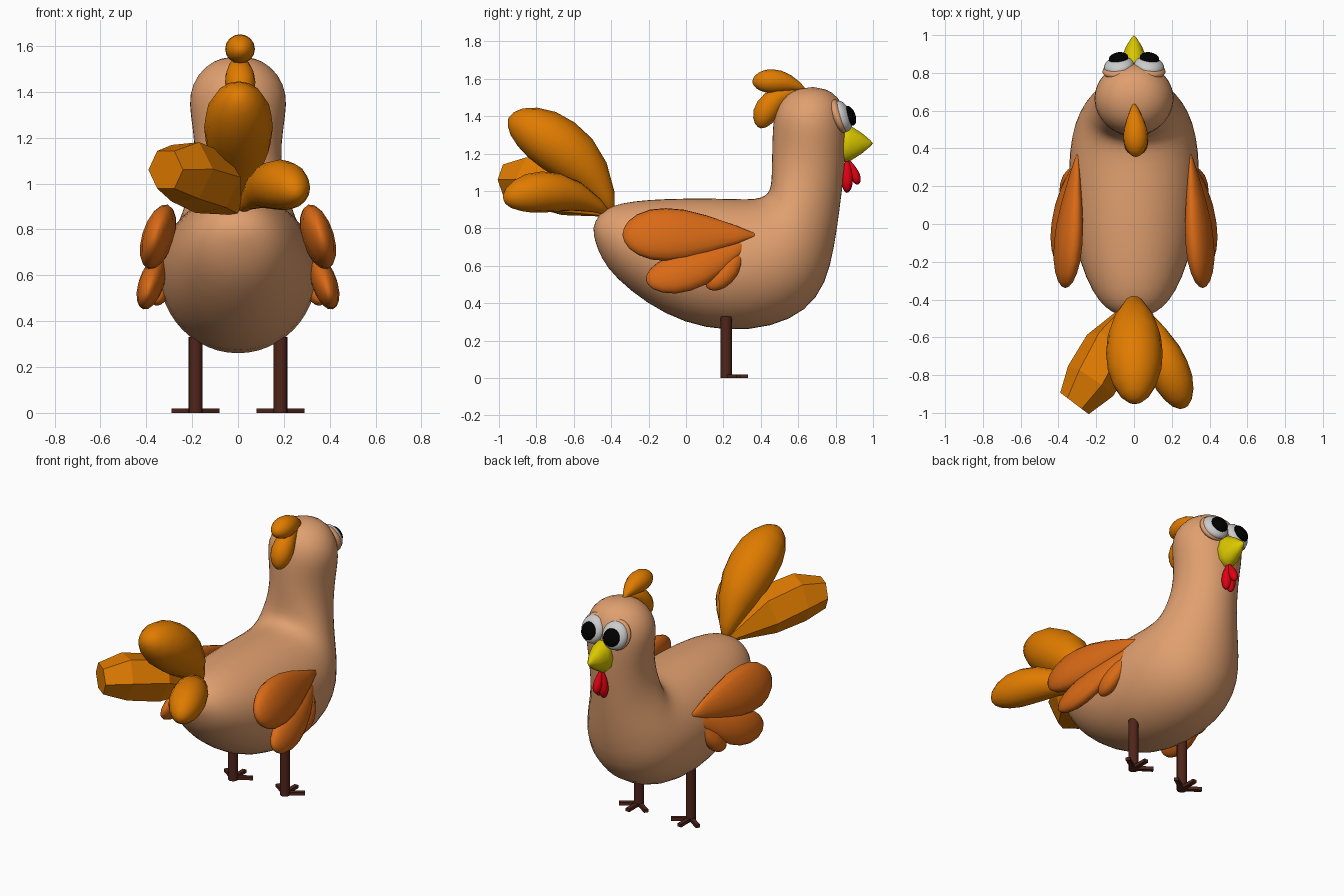
import bpy, bmesh
from math import sin, cos, pi, radians
from mathutils import Vector as V

if "Cube" in bpy.data.objects:
    bpy.data.objects.remove(bpy.data.objects["Cube"])


def material(name, rgb):
    m = bpy.data.materials.new(name)
    m.diffuse_color = (*rgb, 1)
    m.use_nodes = True
    m.node_tree.nodes["Principled BSDF"].inputs["Base Color"].default_value = m.diffuse_color
    return m


SKIN = material("tan", (0.75, 0.35, 0.16))
TAIL = material("orange", (0.75, 0.2, 0.0))
WING = material("rust", (0.7, 0.145, 0.008))
LEG = material("brown", (0.08, 0.018, 0.01))
YELLOW = material("yellow", (0.7, 0.57, 0.0))
RED = material("red", (0.75, 0.0, 0.006))
WHITE = material("white", (0.8, 0.8, 0.8))
BLACK = material("black", (0.0, 0.0, 0.0))


def loft(name, rings, start, end, mat, n=16, smooth=True, subsurf=0):
    """Skin elliptical rings (centre, u, v) and close both ends on a point."""
    bm = bmesh.new()
    loops = [[bm.verts.new(c + u * cos(2 * pi * i / n) + v * sin(2 * pi * i / n))
              for i in range(n)] for c, u, v in rings]
    for a, b in zip(loops, loops[1:]):
        for i in range(n):
            j = (i + 1) % n
            bm.faces.new((a[i], a[j], b[j], b[i]))
    for loop, p in ((loops[0], start), (loops[-1], end)):
        tip = bm.verts.new(p)
        for i in range(n):
            bm.faces.new((loop[i], loop[(i + 1) % n], tip))
    bmesh.ops.recalc_face_normals(bm, faces=bm.faces)
    for f in bm.faces:
        f.smooth = smooth
    me = bpy.data.meshes.new(name)
    bm.to_mesh(me)
    bm.free()
    me.materials.append(mat)
    ob = bpy.data.objects.new(name, me)
    bpy.context.collection.objects.link(ob)
    if subsurf:
        mod = ob.modifiers.new("smooth", 'SUBSURF')
        mod.levels = mod.render_levels = subsurf
    return ob


TEARDROP = [(0.01, .08), (.15, .37), (.35, .72), (.52, .94), (.66, 1), (.78, .95),
            (.88, .77), (.95, .52), (.985, .27)]


def feather(name, base, ctrl, tip, wide, w, d, mat, profile=TEARDROP, n=16, smooth=True):
    """Teardrop along a bent axis; 'wide' is the direction of half-width w."""
    p0, p1, p2 = V(base), V(ctrl), V(tip)
    rings = []
    for t, r in profile:
        c = p0 * (1 - t) ** 2 + p1 * 2 * t * (1 - t) + p2 * t * t
        tan = (p1 - p0) * (1 - t) + (p2 - p1) * t
        v = tan.cross(V(wide)).normalized()
        u = v.cross(tan).normalized()
        rings.append((c, u * w * r, v * d * r))
    return loft(name, rings, p0, p2, mat, n, smooth)


def ball(name, loc, scale, rot, mat):
    bpy.ops.mesh.primitive_uv_sphere_add(segments=24, ring_count=14, location=loc, rotation=rot)
    ob = bpy.context.object
    ob.name, ob.scale = name, scale
    ob.data.materials.append(mat)
    bpy.ops.object.shade_smooth()


# Body, neck and head: (back y, z, belly y, z, half width)
sections = [(-.475, .86, -.49, .74, .085), (-.432, .905, -.455, .64, .155),
            (-.35, .938, -.38, .535, .22), (-.2, .957, -.21, .395, .29),
            (0, .964, -.01, .29, .334), (.2, .963, .22, .245, .35), (.33, .957, .46, .268, .345),
            (.41, .965, .645, .355, .317), (.45, 1.0, .75, .50, .275), (.457, 1.07, .795, .7, .232),
            (.458, 1.15, .823, .9, .194), (.46, 1.25, .848, 1.1, .188),
            (.463, 1.35, .858, 1.25, .21), (.473, 1.42, .86, 1.36, .215),
            (.505, 1.49, .845, 1.46, .18), (.57, 1.54, .785, 1.535, .11)]
rings = [(V((0, (a + c) / 2, (b + d) / 2)), V((w, 0, 0)), V((0, (a - c) / 2, (b - d) / 2)))
         for a, b, c, d, w in sections]
loft("body", rings, V((0, -.497, .805)), V((0, .68, 1.56)), SKIN, 24, True, 1)

# Tail: middle and right feathers smooth, left feather faceted
feather("tail_middle", (0, -.39, .87), (0, -.5, 1.2), (.005, -.95, 1.39), (1, 0, 0), .15, .15, TAIL)
feather("tail_right", (0, -.40, .87), (.15, -.66, 1.07), (.265, -.975, .95), (1, 0, 0), .108, .11, TAIL)
tail = feather("tail_left", (0, -.40, .87), (-.11, -.68, 1.06), (-.315, -.95, 1.06), (1, 0, 0), .155, .155, TAIL,
               [(.02, .12), (.45, .95), (.78, .93), (1, .61)], 6, False)

# Crest feathers
feather("crest_top", (0, .64, 1.54), (.01, .52, 1.605), (.01, .355, 1.58), (1, 0, 0), .065, .064, TAIL)
feather("crest_back", (0, .62, 1.54), (.01, .43, 1.52), (.012, .40, 1.335), (1, 0, 0), .066, .068, TAIL)

for side, s in (("right", 1), ("left", -1)):
    # Wing feathers
    tilt = (.3 * s, 0, -1)
    feather("wing_upper_" + side, (.30 * s, .37, .765), (.345 * s, 0, .77), (.365 * s, -.34, .765),
            tilt, .147, .067, WING)
    feather("wing_middle_" + side, (.30 * s, .34, .74), (.38 * s, .1, .56), (.395 * s, -.215, .525),
            tilt, .108, .055, WING)
    feather("wing_lower_" + side, (.29 * s, .31, .72), (.345 * s, .25, .58), (.35 * s, .11, .485),
            tilt, .066, .05, WING)

    # Eyes
    tip = (radians(20), 0, radians(-10 * s))
    ball("eyelid_" + side, (.08 * s, .818, 1.40), (.088, .038, .094), tip, SKIN)
    ball("eye_" + side, (.08 * s, .836, 1.40), (.08, .046, .086), tip, WHITE)
    ball("pupil_" + side, (.082 * s, .877, 1.402), (.052, .028, .055), tip, BLACK)

    # Leg and three toes
    bpy.ops.mesh.primitive_cylinder_add(vertices=16, radius=.03, depth=.33, location=(.185 * s, .215, .165))
    leg = bpy.context.object
    leg.name = "leg_" + side
    leg.data.materials.append(LEG)
    bpy.ops.object.shade_smooth_by_angle()
    for i, ang in enumerate((-56, 0, 56)):
        a, h = radians(ang), .0585
        bpy.ops.mesh.primitive_cube_add(size=1, rotation=(0, 0, -a),
                                        location=(.185 * s + h * sin(a), .215 + h * cos(a), .01))
        toe = bpy.context.object
        toe.name = f"toe_{side}_{i}"
        toe.scale = (.026, .117, .02)
        toe.data.materials.append(LEG)

# Beak
beak = [(V((0, y, z)), V((w, 0, 0)), V((0, 0, h)))
        for y, z, w, h in ((.82, 1.255, .072, .11), (.88, 1.255, .066, .098), (.94, 1.255, .042, .058),
                           (.985, 1.255, .014, .018))]
loft("beak", beak, V((0, .81, 1.255)), V((0, 1.0, 1.255)), YELLOW, 10)

# Wattles
for i, (x, y, z, r) in enumerate(((-.015, .86, .99, .03), (.018, .86, .995, .03), (0, .92, 1.035, .026))):
    feather(f"wattle_{i}", (0, .86, 1.18), (x, .865 + (y - .86) * .6, 1.1), (x, y, z), (1, 0, 0), r, r, RED, n=12)
